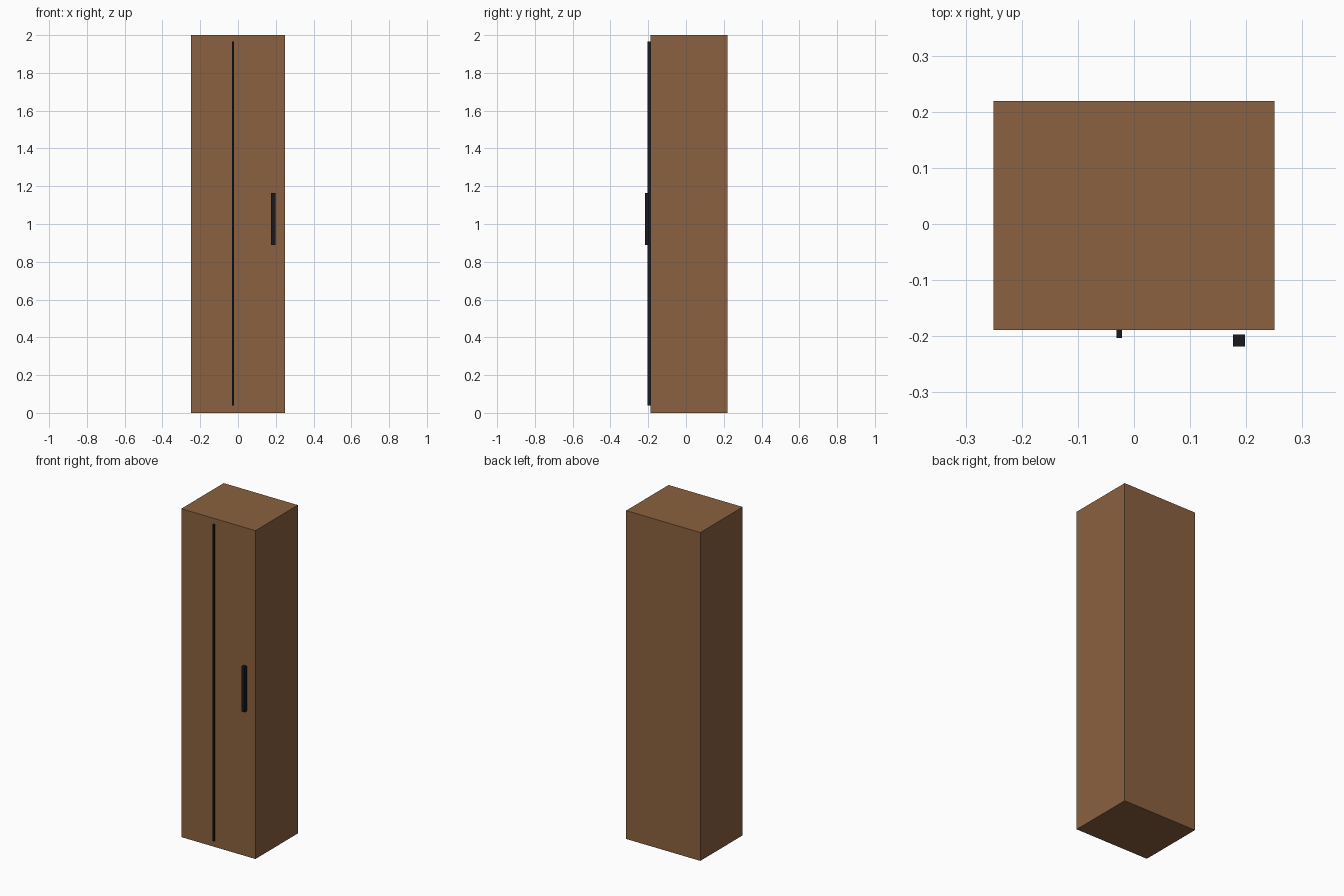
import bpy

if "Cube" in bpy.data.objects:
    bpy.data.objects.remove(bpy.data.objects["Cube"])


def material(name, color):
    m = bpy.data.materials.new(name)
    m.diffuse_color = color
    m.use_nodes = True
    m.node_tree.nodes["Principled BSDF"].inputs["Base Color"].default_value = m.diffuse_color
    return m


def box(name, lo, hi, mat):
    """Axis-aligned box between two corners."""
    center = [(a + b) / 2 for a, b in zip(lo, hi)]
    bpy.ops.mesh.primitive_cube_add(size=1, location=center)
    ob = bpy.context.object
    ob.name = name
    ob.scale = [b - a for a, b in zip(lo, hi)]
    bpy.ops.object.transform_apply(location=False, rotation=False, scale=True)
    ob.data.materials.append(mat)
    return ob


wood = material("wood", (0.26, 0.12, 0.05, 1))
black = material("black_metal", (0.01, 0.01, 0.012, 1))

# Tall cabinet body
box("cabinet_body", (-0.25, -0.189, 0), (0.25, 0.219, 2), wood)

# Raised dark strip marking the door seam
box("door_seam", (-0.031, -0.203, 0.04), (-0.021, -0.187, 1.966), black)

# Bar handle standing just clear of the front
box("door_handle", (0.176, -0.218, 0.89), (0.198, -0.197, 1.165), black)
